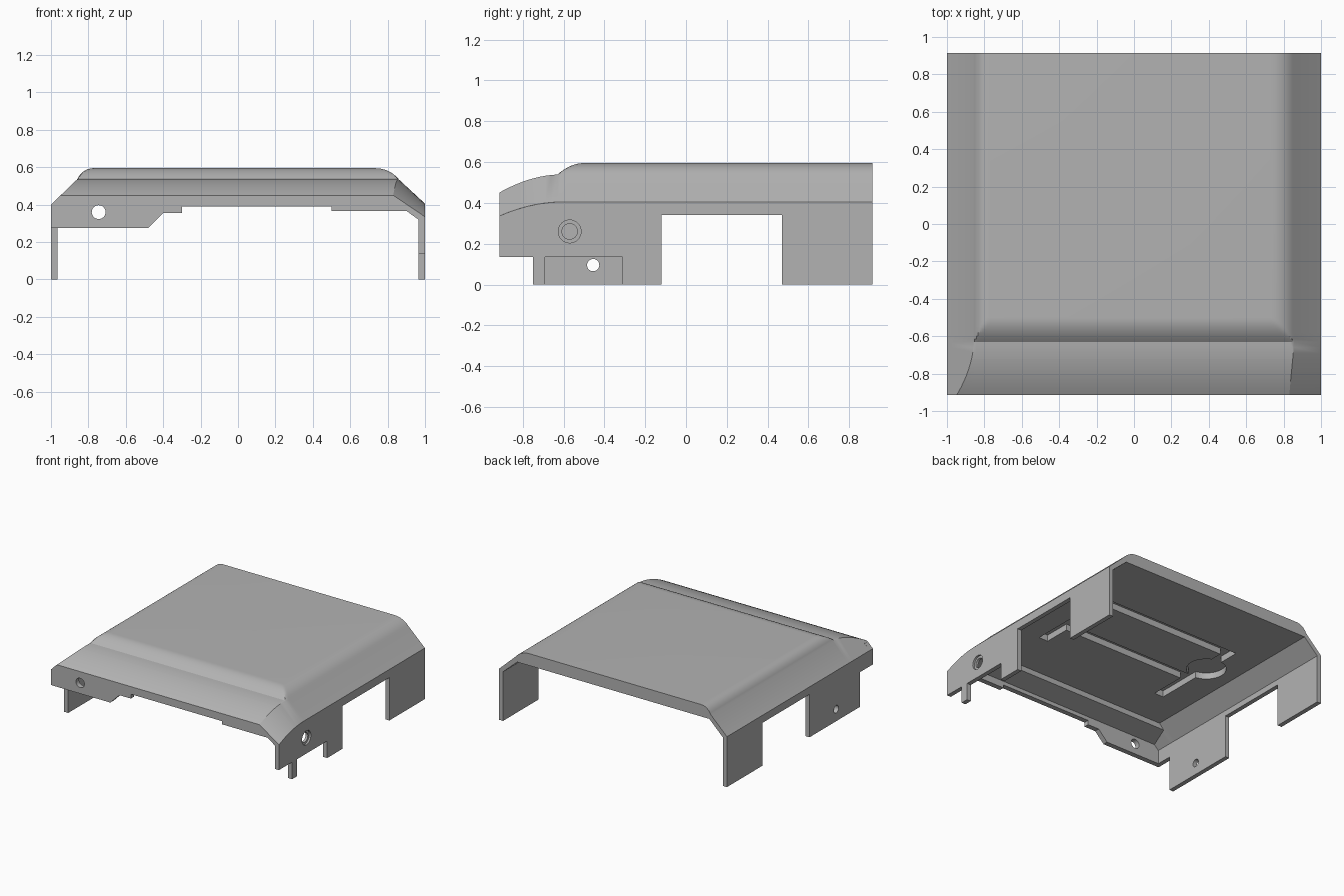
import bpy, bmesh
from math import radians
from mathutils import Matrix, Vector

cube = bpy.data.objects.get("Cube")
if cube:
    bpy.data.objects.remove(cube)

grey = bpy.data.materials.new("plain grey")
grey.use_nodes = True
grey.diffuse_color = (0.45, 0.45, 0.45, 1)
grey.node_tree.nodes["Principled BSDF"].inputs["Base Color"].default_value = (0.45, 0.45, 0.45, 1)

FRONT, BACK, WALL = -0.915, 0.915, 0.035


def make(name, bm):
    bmesh.ops.recalc_face_normals(bm, faces=bm.faces[:])
    mesh = bpy.data.meshes.new(name)
    bm.to_mesh(mesh)
    bm.free()
    mesh.materials.append(grey)
    obj = bpy.data.objects.new(name, mesh)
    bpy.context.collection.objects.link(obj)
    return obj


def loft(name, sections):
    """Skin a row of closed outlines that have equal point counts."""
    bm = bmesh.new()
    rings = [[bm.verts.new(p) for p in s] for s in sections]
    n = len(rings[0])
    for a, b in zip(rings, rings[1:]):
        for i in range(n):
            j = (i + 1) % n
            bm.faces.new((a[i], a[j], b[j], b[i]))
    bm.faces.new(rings[0])
    bm.faces.new(rings[-1])
    return make(name, bm)


def activate(obj):
    bpy.ops.object.select_all(action="DESELECT")
    obj.select_set(True)
    bpy.context.view_layer.objects.active = obj


def cut(obj, cutter):
    cutter.hide_render = True
    mod = obj.modifiers.new("cut", "BOOLEAN")
    mod.operation, mod.solver, mod.object = "DIFFERENCE", "EXACT", cutter
    activate(obj)
    bpy.ops.object.modifier_apply(modifier=mod.name)
    bpy.data.objects.remove(cutter)


def rod(centre, axis, radius, length):
    bm = bmesh.new()
    turn = Vector((0, 0, 1)).rotation_difference(Vector(axis)).to_matrix().to_4x4()
    bmesh.ops.create_cone(bm, cap_ends=True, segments=32, radius1=radius, radius2=radius,
                          depth=length, matrix=Matrix.Translation(centre) @ turn)
    return make("cutter", bm)


def box(x0, x1, y0, y1, z0, z1):
    return loft("cutter", [[(x, y0, z0), (x, y1, z0), (x, y1, z1), (x, y0, z1)] for x in (x0, x1)])


def bezier(a, b, c, n=8):
    a, b, c = Vector(a), Vector(b), Vector(c)
    ts = [i / n for i in range(n + 1)]
    return [a * (1 - t) ** 2 + b * 2 * t * (1 - t) + c * t * t for t in ts]


# Shape rules for the cover, as functions of the distance along it
def top_height(y):
    if y >= -0.5:
        return 0.595
    if y >= -0.63:
        return 0.595 - 0.056 * ((-0.5 - y) / 0.13) ** 2
    return 0.45 + 0.09 * (1 - ((-0.6 - y) / 0.315) ** 2)


def nose(y):
    return max(0, (-0.6 - y) / 0.315)


def left_crease(y):
    return 0.405 - 0.07 * nose(y) ** 2


def underside(y):
    return 0.5 if y >= -0.72 else 0.41 + 0.05 * (y - FRONT) / 0.195


right_round = bezier((-0.86, 0.535), (-0.83, 0.595), (-0.77, 0.595))
left_round = bezier((0.86, 0.535), (0.81, 0.595), (0.73, 0.595))


def section(y):
    top, under, crease = top_height(y), underside(y), left_crease(y)
    pts = [(-1, 0.4)]
    for i, p in enumerate(right_round):
        x = -1 + (top - 0.4) / 0.964 if i == 0 and top < 0.535 else p.x
        pts.append((x, min(p.y, top)))
    ridge = 0.86 - 0.03 * nose(y)
    for p in reversed(left_round):
        pts.append((min(p.x, ridge), min(p.y, top)))
    pts[-1] = (ridge, min(0.535, top))
    pts += [(1, crease), (1 - WALL, crease - 0.015), (0.84, under),
            (-1 + (under - 0.35) / 0.97, under), (WALL - 1, 0.385)]
    return [(x, y, z) for x, z in pts]


# Roof with raised panel, stepped nose and bevelled flanks
stations = [BACK] + [-0.5 - 0.13 * i / 8 for i in range(9)]
stations += [-0.66, -0.69, -0.72, -0.722, -0.75, -0.78, -0.81, -0.84, -0.87, -0.895, FRONT]
roof = loft("roof_shell", [section(y) for y in stations])

# Grooves and round pocket in the underside of the roof
for lane in ((-0.62, 0.62, 0.33, 0.41), (-0.55, 0.6, -0.12, -0.04),
             (-0.62, -0.54, -0.41, 0.41), (0.54, 0.62, -0.33, 0.41)):
    cut(roof, box(*lane, 0.46, 0.55))
cut(roof, rod((-0.6, 0.1, 0.5), (0, 0, 1), 0.145, 0.1))


# Side walls with feet and openings
def side_wall(name, x0, outline):
    return loft(name, [[(x, y, z) for y, z in outline] for x in (x0, x0 + WALL)])


rear_foot = [(-0.12, 0), (-0.12, 0.34), (0.47, 0.34), (0.47, 0), (BACK, 0)]
curve = [(y, left_crease(y)) for y in (-0.6, -0.66, -0.72, -0.78, -0.84, -0.88, FRONT)]
left_wall = side_wall("left_side_wall", 1 - WALL, [
    (FRONT, 0.135), (-0.75, 0.135), (-0.75, 0), (-0.69, 0), (-0.69, 0.135),
    (-0.31, 0.135), (-0.31, 0)] + rear_foot + [(BACK, 0.405)] + curve)
right_wall = side_wall("right_side_wall", -1, [
    (FRONT, 0.275), (-0.75, 0.275), (-0.75, 0)] + rear_foot + [(BACK, 0.4), (FRONT, 0.4)])
cut(left_wall, rod((1, -0.57, 0.26), (1, 0, 0), 0.056, 0.03))
cut(left_wall, rod((1, -0.57, 0.26), (1, 0, 0), 0.038, 0.2))
cut(right_wall, rod((-1, -0.455, 0.095), (1, 0, 0), 0.03, 0.2))

# Front plate with stepped lower edge
plate_outline = [(-1, 0.275), (-0.48, 0.275), (-0.4, 0.355), (-0.3, 0.355), (-0.3, 0.39),
                 (0.5, 0.39), (0.5, 0.365), (0.92, 0.365), (0.97, 0.33), (1, 0.33),
                 (0.83, 0.445), (-0.955, 0.445), (-1, 0.4)]
plate = loft("front_plate", [[(x, y, z) for x, z in plate_outline] for y in (FRONT, FRONT + 0.04)])
cut(plate, rod((-0.745, FRONT, 0.36), (0, 1, 0), 0.037, 0.2))

for part in (roof, left_wall, right_wall, plate):
    activate(part)
    bpy.ops.object.shade_smooth_by_angle(angle=radians(25))
